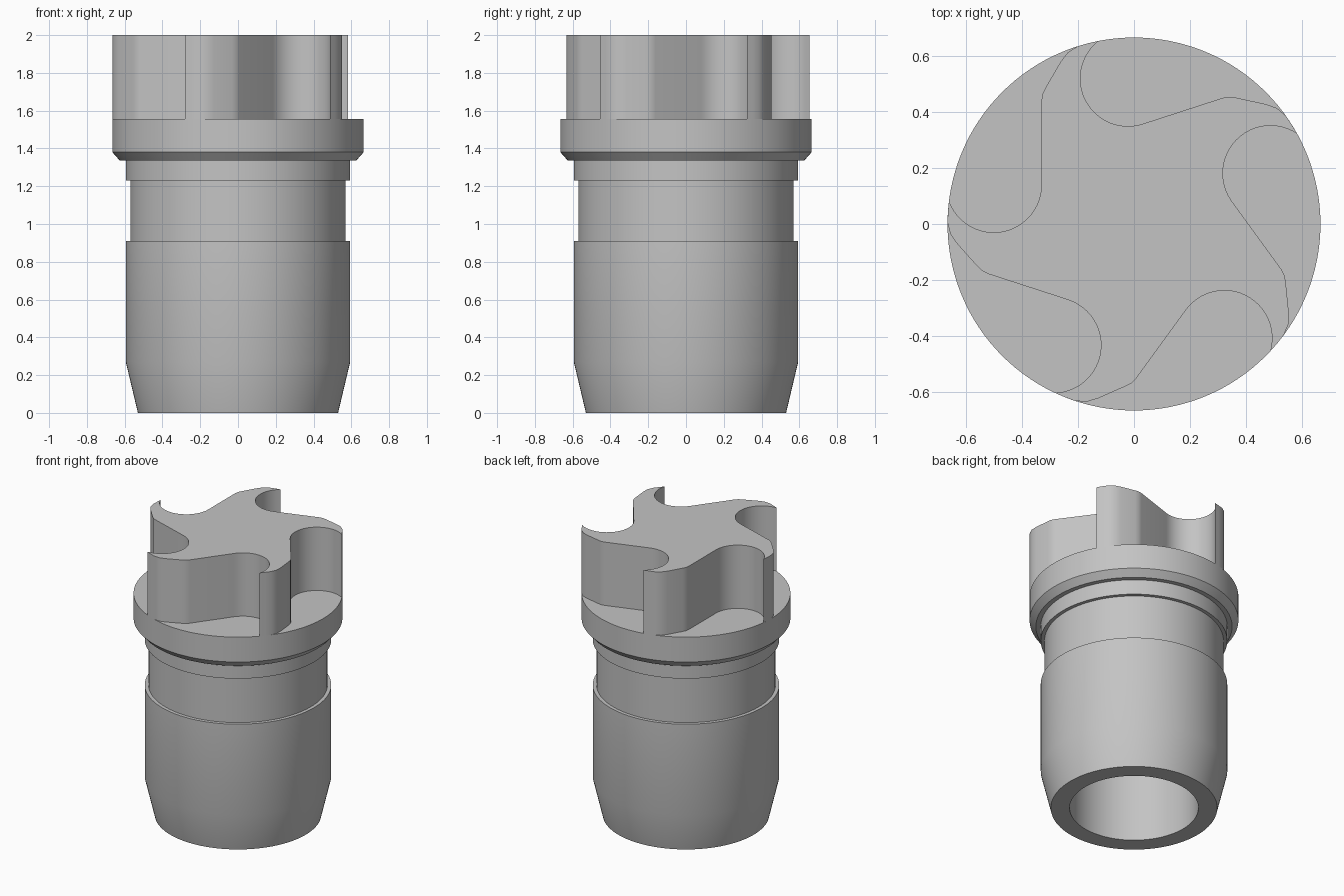
import bpy, bmesh, math
from mathutils import Vector, Matrix

if "Cube" in bpy.data.objects:
    bpy.data.objects.remove(bpy.data.objects["Cube"], do_unlink=True)

gray = bpy.data.materials.new("plain gray")
gray.use_nodes = True
color = (0.55, 0.55, 0.55, 1)
gray.diffuse_color = color
gray.node_tree.nodes["Principled BSDF"].inputs["Base Color"].default_value = color

RIM = 0.665
FLANGE_TOP = 1.555
TOP = 2.0


def finish(bm, name):
    bmesh.ops.recalc_face_normals(bm, faces=bm.faces)
    mesh = bpy.data.meshes.new(name)
    bm.to_mesh(mesh)
    bm.free()
    mesh.materials.append(gray)
    obj = bpy.data.objects.new(name, mesh)
    bpy.context.collection.objects.link(obj)
    bpy.ops.object.select_all(action='DESELECT')
    obj.select_set(True)
    bpy.context.view_layer.objects.active = obj
    bpy.ops.object.shade_smooth_by_angle(angle=math.radians(25))
    return obj


def lathe(profile, name, steps=128):
    bm = bmesh.new()
    verts = [bm.verts.new((r, 0, z)) for r, z in profile]
    edges = [bm.edges.new(pair) for pair in zip(verts, verts[1:])]
    bmesh.ops.spin(bm, geom=verts + edges, cent=(0, 0, 0), axis=(0, 0, 1),
                   angle=math.tau, steps=steps, use_merge=False)
    bmesh.ops.remove_doubles(bm, verts=bm.verts, dist=0.0001)
    return finish(bm, name)


# Hollow plug body: bore, tapered nose, relief groove, chamfered flange
lathe([(0, 1.2), (0.41, 1.2), (0.41, 0), (0.53, 0), (0.594, 0.27),
       (0.594, 0.91), (0.57, 0.91), (0.57, 1.23), (0.594, 1.23),
       (0.594, 1.335), (0.625, 1.335), (RIM, 1.38),
       (RIM, FLANGE_TOP), (0, FLANGE_TOP)], "plug_body")

# Outline of one scooped pocket, from blade tip to blade tip
pocket = [Vector(p) for p in [(-0.2, 0.634), (-0.236, 0.612), (-0.262, 0.578),
                              (-0.315, 0.487), (-0.326, 0.465), (-0.33, 0.44)]]
for i in range(25):
    a = -math.radians(160) * i / 24
    pocket.append(Vector((-0.5 + 0.17 * math.cos(a), 0.14 + 0.17 * math.sin(a))))

# Thin blade tip follows the flange rim to the next pocket
turn = Matrix.Rotation(math.tau / 5, 2)
following = turn @ pocket[0]
pocket[0] = pocket[0].normalized() * RIM
pocket[-1] = pocket[-1].normalized() * RIM
pocket.append((pocket[-1] + following).normalized() * RIM)

# Five-bladed grip standing on the flange
outline = []
for k in range(5):
    rot = Matrix.Rotation(math.tau / 5 * k, 2)
    outline += [rot @ p for p in pocket]
bm = bmesh.new()
low = [bm.verts.new((p.x, p.y, FLANGE_TOP)) for p in outline]
high = [bm.verts.new((p.x, p.y, TOP)) for p in outline]
n = len(outline)
for i in range(n):
    j = (i + 1) % n
    bm.faces.new((low[i], low[j], high[j], high[i]))
bm.faces.new(high)
finish(bm, "bladed_grip")
